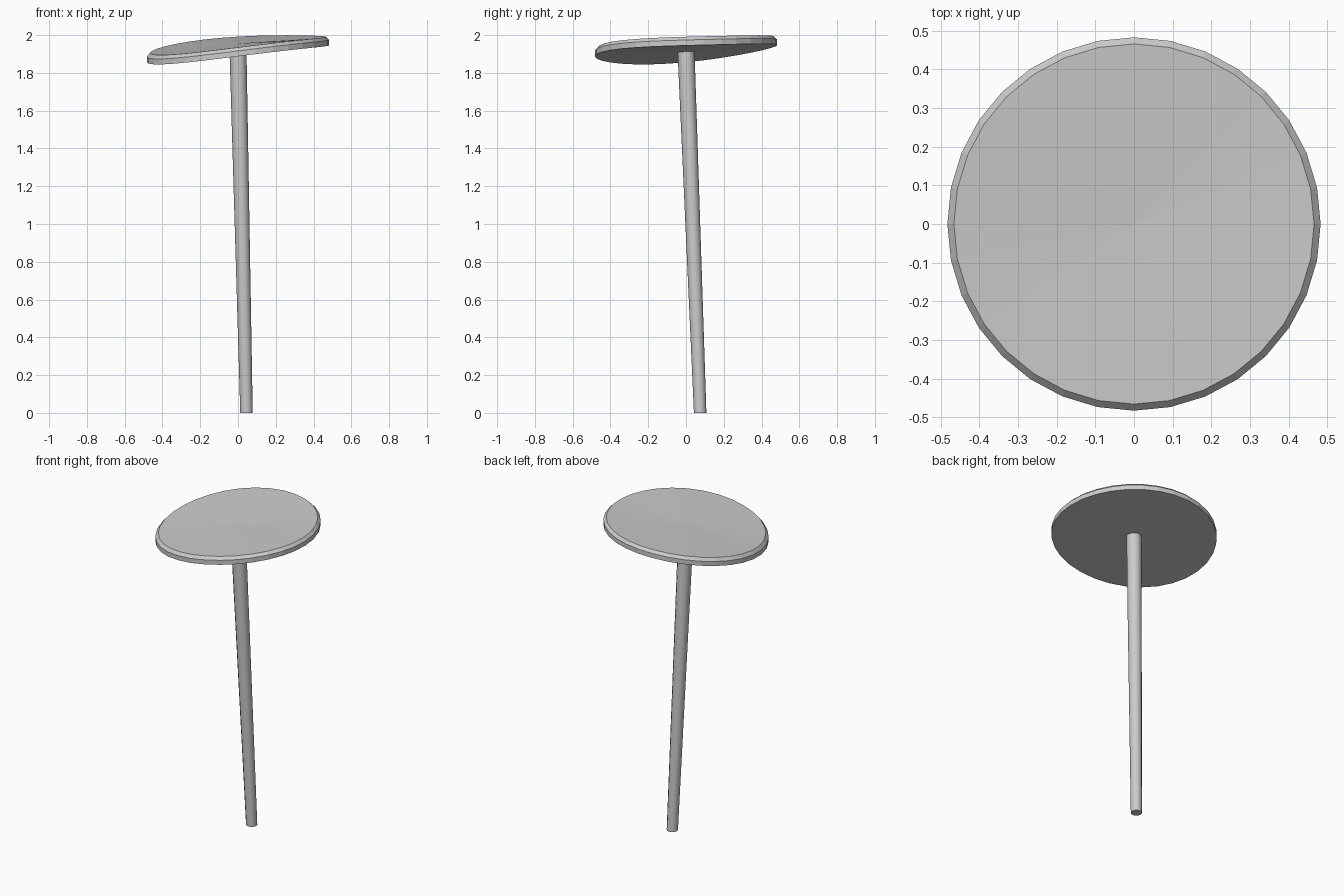
import bpy, bmesh
from math import sin, cos, pi

if "Cube" in bpy.data.objects:
    bpy.data.objects.remove(bpy.data.objects["Cube"])


def warp(x, y):
    """Height of the gently tilted, slightly twisted underside."""
    return 1.909 + .092*x + .061*y - .035*(x*x - y*y) - .07*x*y


def lofted(name, rings, sides, cap_offsets=None, smooth=False):
    """Loft rings of points; caps are n-gons, or centre fans at given heights."""
    bm = bmesh.new()
    loops = [[bm.verts.new(p) for p in ring] for ring in rings]
    for lo, hi in zip(loops, loops[1:]):
        for i in range(sides):
            j = (i + 1) % sides
            bm.faces.new((lo[i], lo[j], hi[j], hi[i])).smooth = smooth
    if cap_offsets:
        for loop, dz in zip((loops[0], loops[-1]), cap_offsets):
            mid = bm.verts.new((0, 0, warp(0, 0) + dz))
            for i in range(sides):
                bm.faces.new((loop[i], loop[(i + 1) % sides], mid))
    else:
        bm.faces.new(loops[0])
        bm.faces.new(loops[-1])
    bmesh.ops.recalc_face_normals(bm, faces=bm.faces)
    mesh = bpy.data.meshes.new(name)
    bm.to_mesh(mesh)
    bm.free()
    ob = bpy.data.objects.new(name, mesh)
    bpy.context.collection.objects.link(ob)
    return ob


def circle(r, sides, cx=0, cy=0):
    return [(cx + r*cos(2*pi*i/sides), cy + r*sin(2*pi*i/sides)) for i in range(sides)]


# Cap: thin warped disc with a chamfered upper rim
profile = [(.483, 0), (.483, .029), (.466, .047)]
cap_rings = [[(x, y, warp(x, y) + dz) for x, y in circle(r, 32)] for r, dz in profile]
lofted("cap", cap_rings, 32, cap_offsets=(0, .047))

# Stem: leaning pole, thicker towards the top
stem_path = [(.045, .075, 0, .033), (0, 0, 1.92, .045)]
stem_rings = [[(x, y, z) for x, y in circle(r, 12, cx, cy)] for cx, cy, z, r in stem_path]
lofted("stem", stem_rings, 12, smooth=True)
